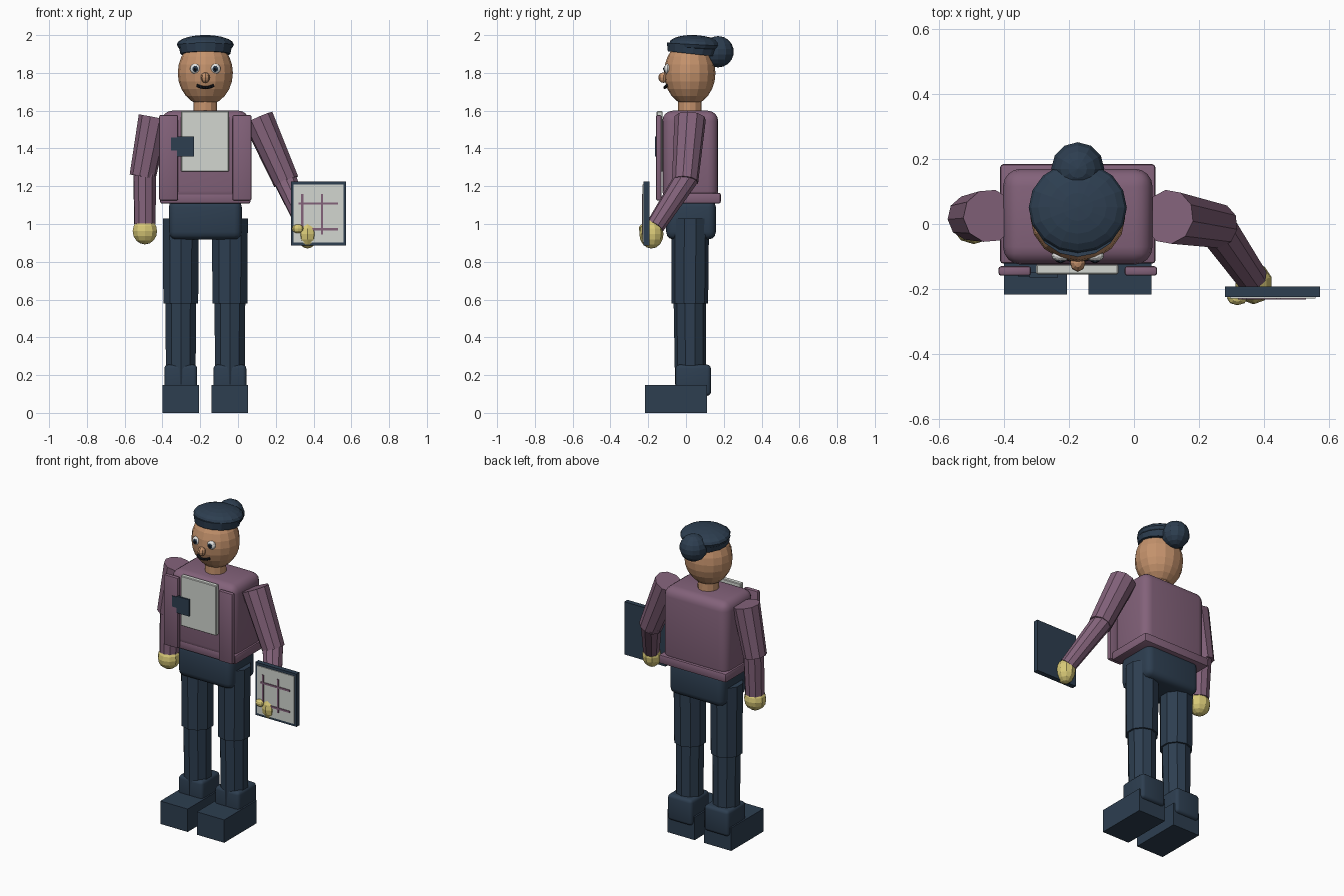
import bpy, bmesh, math
from mathutils import Vector, Matrix

old = bpy.data.objects.get("Cube")
if old:
    bpy.data.objects.remove(old, do_unlink=True)


def material(name, hexcode):
    srgb = [int(hexcode[i:i + 2], 16) / 255 for i in (0, 2, 4)]
    col = [c / 12.92 if c < 0.04 else ((c + 0.055) / 1.055) ** 2.4 for c in srgb] + [1]
    m = bpy.data.materials.new(name)
    m.use_nodes = True
    m.diffuse_color = col
    m.node_tree.nodes["Principled BSDF"].inputs["Base Color"].default_value = col
    return m


NAVY = material("navy cloth", "2d3e50")
PLUM = material("plum jacket", "83627a")
SKIN = material("skin", "c4926c")
GLOVE = material("yellow glove", "d8c977")
PAPER = material("pale paper", "d2d6d0")
WHITE = material("eye white", "ececea")
BLACK = material("black", "17181d")

CX = -0.173  # body centre line


def finish(name, bm, mat, smooth=False):
    bmesh.ops.recalc_face_normals(bm, faces=bm.faces[:])
    mesh = bpy.data.meshes.new(name)
    bm.to_mesh(mesh)
    bm.free()
    mesh.materials.append(mat)
    ob = bpy.data.objects.new(name, mesh)
    bpy.context.collection.objects.link(ob)
    if smooth:
        bpy.ops.object.select_all(action="DESELECT")
        ob.select_set(True)
        bpy.context.view_layer.objects.active = ob
        bpy.ops.object.shade_smooth_by_angle(angle=math.radians(35))
    return ob


def box(name, xs, ys, zs, mat, bevel=0.0, segments=3):
    """Box between low and high limits, with optional rounded edges."""
    bm = bmesh.new()
    bmesh.ops.create_cube(bm, size=1)
    for v in bm.verts:
        v.co = [(a + b) / 2 + c * (b - a) for c, (a, b) in zip(v.co, (xs, ys, zs))]
    if bevel:
        bmesh.ops.bevel(bm, geom=bm.edges[:], offset=bevel, segments=segments,
                        profile=0.5, affect="EDGES")
    return finish(name, bm, mat, bevel > 0)


def limb(name, a, b, ra, rb, mat, sides=10):
    """Tapered prism from point a to point b."""
    a, b = Vector(a), Vector(b)
    turn = (b - a).to_track_quat("Z", "Y").to_matrix().to_4x4()
    bm = bmesh.new()
    bmesh.ops.create_cone(bm, cap_ends=True, segments=sides, radius1=ra, radius2=rb,
                          depth=(b - a).length,
                          matrix=Matrix.Translation((a + b) / 2) @ turn)
    return finish(name, bm, mat)


def ball(name, centre, radii, mat, u=12, v=8, turn=None):
    """Faceted ellipsoid."""
    bm = bmesh.new()
    m = Matrix.Translation(centre) @ (turn or Matrix()) @ Matrix.Diagonal((*radii, 1))
    bmesh.ops.create_uvsphere(bm, u_segments=u, v_segments=v, radius=1, matrix=m)
    return finish(name, bm, mat)


# Torso, hem and pelvis
box("jacket_body", (-0.403, 0.057), (-0.125, 0.17), (1.12, 1.6), PLUM, 0.055, 4)
box("jacket_hem", (-0.412, 0.066), (-0.122, 0.184), (1.108, 1.165), PLUM, 0.01, 2)
box("pelvis", (-0.366, 0.02), (-0.105, 0.158), (0.918, 1.13), NAVY, 0.04)

# Jacket front panels, shirt front and pocket
for side, label in ((-1, "right"), (1, "left")):
    x = CX + side * 0.194
    box(label + "_front_panel", (x - 0.05, x + 0.05), (-0.159, -0.13),
        (1.125, 1.577), PLUM, 0.008, 2)
box("shirt_front", (-0.301, -0.048), (-0.155, -0.124), (1.277, 1.598), PAPER, 0.004, 1)
box("pocket", (-0.322, -0.234), (-0.165, -0.15), (1.357, 1.464), NAVY)
box("pocket_flap", (-0.355, -0.3), (-0.163, -0.15), (1.388, 1.457), NAVY)

# Legs and shoes
for side, label in ((-1, "right"), (1, "left")):
    x = CX + side * 0.13
    limb(label + "_thigh", (x, 0.022, 1.03), (x, 0.02, 0.58), 0.1, 0.097, NAVY)
    limb(label + "_shin", (x, 0.02, 0.62), (x, 0.024, 0.15), 0.086, 0.082, NAVY)
    box(label + "_ankle", (x - 0.087, x + 0.087), (-0.056, 0.132), (0.09, 0.255),
        NAVY, 0.02)
    box(label + "_shoe", (x - 0.097, x + 0.097), (-0.217, 0.112), (0, 0.147), NAVY)

# Right arm, hanging
limb("right_upper_arm", (-0.445, 0.025, 1.565), (-0.505, 0.02, 1.25), 0.082, 0.07, PLUM)
limb("right_forearm", (-0.494, 0.02, 1.285), (-0.493, 0.005, 1.0), 0.063, 0.058, PLUM)
ball("right_glove", (-0.493, 0.002, 0.962), (0.068, 0.064, 0.07), GLOVE, 10, 8)

# Left arm, reaching forward to the board
limb("left_upper_arm", (0.106, 0.022, 1.56), (0.255, -0.005, 1.225), 0.084, 0.07, PLUM)
limb("left_forearm", (0.24, 0.01, 1.255), (0.362, -0.165, 0.985), 0.064, 0.05, PLUM)
ball("left_glove", (0.368, -0.183, 0.947), (0.058, 0.064, 0.077), GLOVE, 10, 8)
ball("left_thumb", (0.318, -0.228, 0.975), (0.032, 0.022, 0.024), GLOVE, 8, 6)

# Board with its sheet and printed lines
box("board", (0.28, 0.573), (-0.224, -0.193), (0.886, 1.225), NAVY)
box("board_sheet", (0.295, 0.558), (-0.229, -0.222), (0.902, 1.208), PAPER)
for i, x in enumerate((0.34, 0.445)):
    box(f"sheet_upright_{i}", (x - 0.006, x + 0.006), (-0.233, -0.228), (0.945, 1.16), PLUM)
for i, z in enumerate((0.972, 1.108)):
    box(f"sheet_bar_{i}", (0.32, 0.53), (-0.233, -0.228), (z - 0.006, z + 0.006), PLUM)

# Neck and head
limb("neck", (CX, 0.02, 1.57), (CX, 0.02, 1.68), 0.064, 0.06, SKIN, 12)
ball("head", (CX, 0.02, 1.8), (0.146, 0.136, 0.172), SKIN, 16, 12)
ball("nose", (CX, -0.12, 1.775), (0.024, 0.027, 0.028), SKIN, 8, 6)

# Eyes
for side, label in ((-1, "right"), (1, "left")):
    x = CX + side * 0.053
    ball(label + "_eye", (x, -0.098, 1.822), (0.028, 0.018, 0.027), WHITE, 12, 8)
    ball(label + "_iris", (x, -0.112, 1.821), (0.016, 0.007, 0.016), NAVY, 10, 6)
    ball(label + "_pupil", (x, -0.117, 1.821), (0.008, 0.004, 0.008), BLACK, 8, 6)

# Curved mouth built from short bars
points = []
for i in range(7):
    t = i / 3 - 1
    points.append(Vector((CX + 0.044 * t, -0.112 + 0.012 * t * t, 1.722 + 0.012 * t * t)))
for i, (a, b) in enumerate(zip(points, points[1:])):
    limb(f"mouth_{i}", a, b, 0.008, 0.008, BLACK, 6)

# Flat cap and hair bun
tilt = Matrix.Rotation(math.radians(-3), 4, "X")
ball("cap", (CX, 0.05, 1.95), (0.151, 0.14, 0.05), NAVY, 16, 10, tilt)
limb("cap_band", (CX, 0.035, 1.9), (CX, 0.04, 1.945), 0.132, 0.142, NAVY, 16)
ball("hair_bun", (CX, 0.17, 1.912), (0.083, 0.083, 0.083), NAVY, 12, 9)
